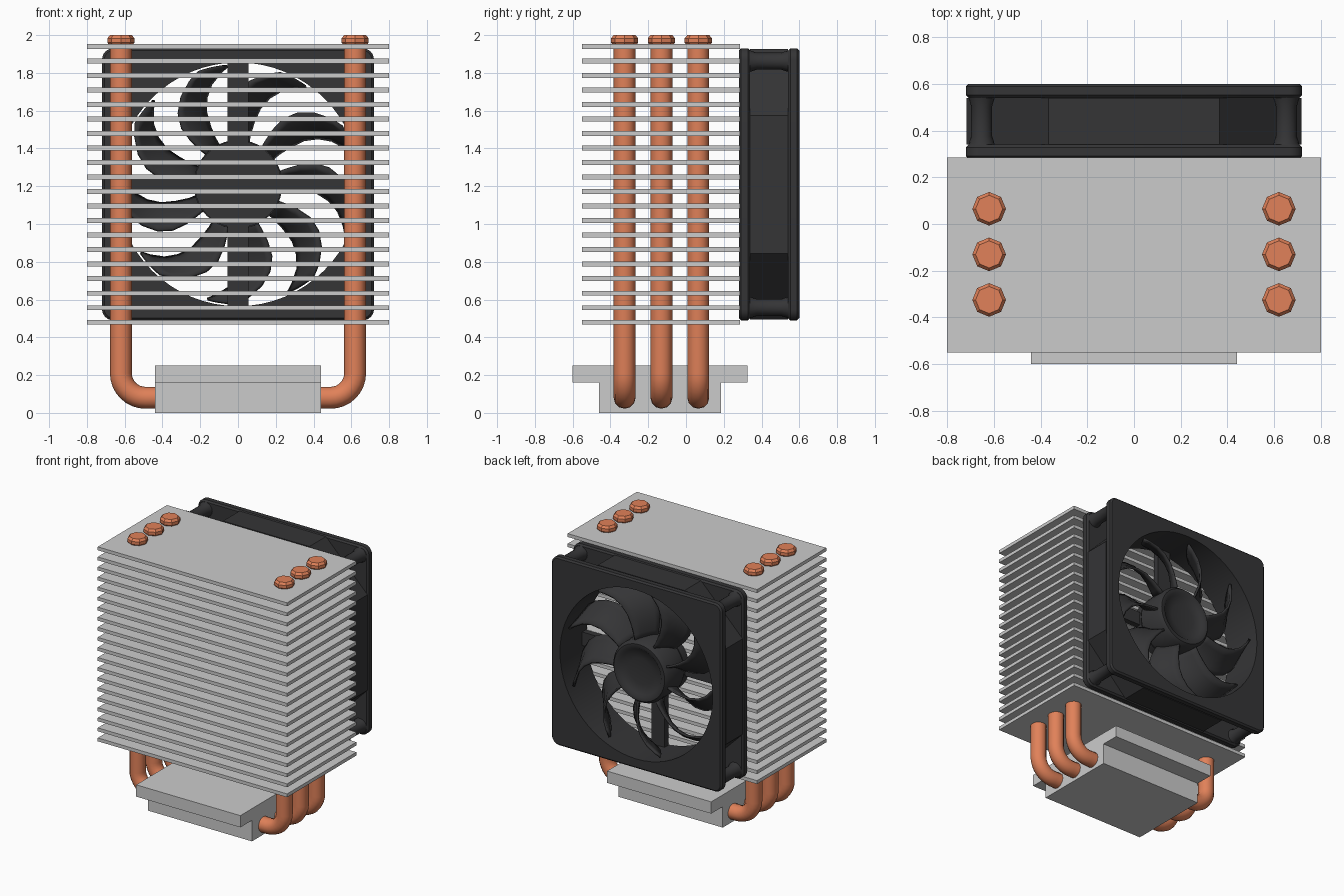
import bpy, bmesh
from math import sin, cos, pi, radians
from mathutils import Vector

if "Cube" in bpy.data.objects:
    bpy.data.objects.remove(bpy.data.objects["Cube"])

FAN_Z = 1.21


def material(name, color):
    m = bpy.data.materials.new(name)
    m.diffuse_color = (*color, 1)
    m.use_nodes = True
    m.node_tree.nodes["Principled BSDF"].inputs["Base Color"].default_value = m.diffuse_color
    return m


copper = material("copper", (0.75, 0.22, 0.1))
black = material("black_plastic", (0.035, 0.035, 0.037))


def finish(bm, name, mat=None, smooth=None):
    bmesh.ops.recalc_face_normals(bm, faces=bm.faces)
    me = bpy.data.meshes.new(name)
    bm.to_mesh(me)
    bm.free()
    ob = bpy.data.objects.new(name, me)
    bpy.context.collection.objects.link(ob)
    if mat:
        me.materials.append(mat)
    if smooth:
        bpy.ops.object.select_all(action='DESELECT')
        ob.select_set(True)
        bpy.context.view_layer.objects.active = ob
        bpy.ops.object.shade_smooth_by_angle(angle=radians(smooth))
    return ob


def box(bm, lo, hi):
    vs = bmesh.ops.create_cube(bm, size=1)["verts"]
    for v in vs:
        v.co = Vector([(a + b) / 2 + c * (b - a) for a, b, c in zip(lo, hi, v.co)])


def bridge(bm, a, b):
    for i in range(len(a)):
        j = (i + 1) % len(a)
        bm.faces.new((a[i], a[j], b[j], b[i]))


def skin(bm, rings, cap=True):
    loops = [[bm.verts.new(p) for p in r] for r in rings]
    for a, b in zip(loops, loops[1:]):
        bridge(bm, a, b)
    if cap:
        bm.faces.new(loops[0])
        bm.faces.new(loops[-1])
    return loops


def circle(r, n, phase=0.0):
    return [(r * cos(2 * pi * i / n + phase), r * sin(2 * pi * i / n + phase)) for i in range(n)]


def on_fan(pts, y):
    return [(u, y, FAN_Z + v) for u, v in pts]


def rounded_square(h, r, k=6):
    pts = []
    for q, (sx, sy) in enumerate([(1, 1), (-1, 1), (-1, -1), (1, -1)]):
        for i in range(k + 1):
            a = pi / 2 * (q + i / k)
            pts.append((sx * (h - r) + r * cos(a), sy * (h - r) + r * sin(a)))
    return pts


def edge_loop(bm, loop):
    return [bm.edges.get((loop[i], loop[(i + 1) % len(loop)])) for i in range(len(loop))]


def holed_plate(bm, outer_rings, hole_r, y0, y1):
    outer = skin(bm, outer_rings, cap=False)
    inner = skin(bm, [on_fan(circle(hole_r, 64), y) for y in (y0, y1)], cap=False)
    for k in (0, -1):
        bmesh.ops.triangle_fill(bm, use_beauty=True,
                                edges=edge_loop(bm, outer[k]) + edge_loop(bm, inner[k]))


# Cooling fins
bm = bmesh.new()
box(bm, (-0.8, -0.55, 0.467), (0.8, 0.285, 0.493))
fins = finish(bm, "cooling_fins")
arr = fins.modifiers.new("stack", 'ARRAY')
arr.count = 20
arr.use_relative_offset = False
arr.use_constant_offset = True
arr.constant_offset_displace = (0, 0, 0.0768)

# Contact base with wide mounting plate, T-shaped section
section = [(-0.46, 0), (0.185, 0), (0.185, 0.16), (0.325, 0.16),
           (0.325, 0.25), (-0.6, 0.25), (-0.6, 0.16), (-0.46, 0.16)]
bm = bmesh.new()
skin(bm, [[(x, y, z) for y, z in section] for x in (-0.44, 0.44)])
finish(bm, "contact_base")

# U-shaped heat pipes and their end caps
PX, PZ, PR, BR = 0.62, 0.08, 0.058, 0.13
for n, py in enumerate((-0.325, -0.13, 0.065)):
    path = [(PX, 1.96, 0)]
    path += [(PX - BR + BR * cos(a), PZ + BR - BR * sin(a), a)
             for a in [pi / 2 * i / 8 for i in range(9)]]
    path += [(-x, z, pi - a) for x, z, a in reversed(path)]
    bm = bmesh.new()
    skin(bm, [[(x + u * cos(a), py + v, z - u * sin(a)) for u, v in circle(PR, 12)]
              for x, z, a in path])
    finish(bm, f"heat_pipe_{n + 1}", copper, 40)
    bm = bmesh.new()
    for s in (-1, 1):
        prof = [(0.06, 1.945), (0.072, 1.96), (0.072, 1.983), (0.058, 2.0)]
        skin(bm, [[(s * PX + u, py + v, z) for u, v in circle(r, 8)] for r, z in prof])
    finish(bm, f"pipe_caps_{n + 1}", copper, 30)

# Fan frame: two flanges, a cut-corner barrel, four corner posts
bm = bmesh.new()
B = 0.012
full, inset = rounded_square(0.72, 0.06), rounded_square(0.72 - B, 0.06 - B)
for y0, y1 in ((0.28, 0.34), (0.54, 0.6)):
    holed_plate(bm, [on_fan(inset, y0), on_fan(full, y0 + B),
                     on_fan(full, y1 - B), on_fan(inset, y1)], 0.645, y0, y1)
H, C = 0.716, 0.365
octagon = [(H, -C), (H, C), (C, H), (-C, H), (-H, C), (-H, -C), (-C, -H), (C, -H)]
holed_plate(bm, [on_fan(octagon, y) for y in (0.34, 0.54)], 0.645, 0.34, 0.54)
for sx in (-1, 1):
    for sz in (-1, 1):
        prof = [(0.058, 0.335), (0.045, 0.375), (0.045, 0.505), (0.058, 0.545)]
        skin(bm, [on_fan([(sx * 0.652 + u, sz * 0.652 + v) for u, v in circle(r, 16)], y)
                  for r, y in prof])
finish(bm, "fan_frame", black, 35)

# Motor mount: disc and four struts on the fin side
bm = bmesh.new()
skin(bm, [on_fan(circle(0.23, 40), y) for y in (0.29, 0.35)])
for s in (-1, 1):
    x0, x1 = sorted((s * 0.2, s * 0.66))
    box(bm, (x0, 0.29, FAN_Z - 0.052), (x1, 0.335, FAN_Z + 0.052))
    box(bm, (-0.055, 0.29, FAN_Z + x0), (0.055, 0.335, FAN_Z + x1))
finish(bm, "motor_mount", black, 35)

# Rotor hub with dished face
bm = bmesh.new()
prof = [(0.235, 0.36), (0.235, 0.54), (0.215, 0.565), (0.185, 0.565), (0.17, 0.55), (0.1, 0.54), (0.03, 0.537)]
skin(bm, [on_fan(circle(r, 40), y) for r, y in prof])
finish(bm, "fan_hub", black, 50)

# Nine sickle blades: radius, convex edge angle, concave edge angle
stations = [(0.21, 0, -20), (0.27, 1, -19), (0.34, 1, -20), (0.42, -1, -22),
            (0.49, -6, -26), (0.55, -13, -31), (0.6, -21, -37), (0.63, -27, -41)]
STEPS = 5
bm = bmesh.new()
for k in range(9):
    base = 136 + 40 * k
    grid = []
    for r, a0, a1 in stations:
        row = []
        for i in range(STEPS + 1):
            t = i / STEPS
            a = radians(base + a0 + (a1 - a0) * t)
            y = 0.375 + 0.165 * t - 0.02 * sin(pi * t)
            row.append(bm.verts.new((r * cos(a), y, FAN_Z + r * sin(a))))
        grid.append(row)
    for p, q in zip(grid, grid[1:]):
        for i in range(STEPS):
            bm.faces.new((p[i], p[i + 1], q[i + 1], q[i]))
blades = finish(bm, "fan_blades", black, 40)
sol = blades.modifiers.new("thickness", 'SOLIDIFY')
sol.thickness = 0.016
sol.offset = 0
